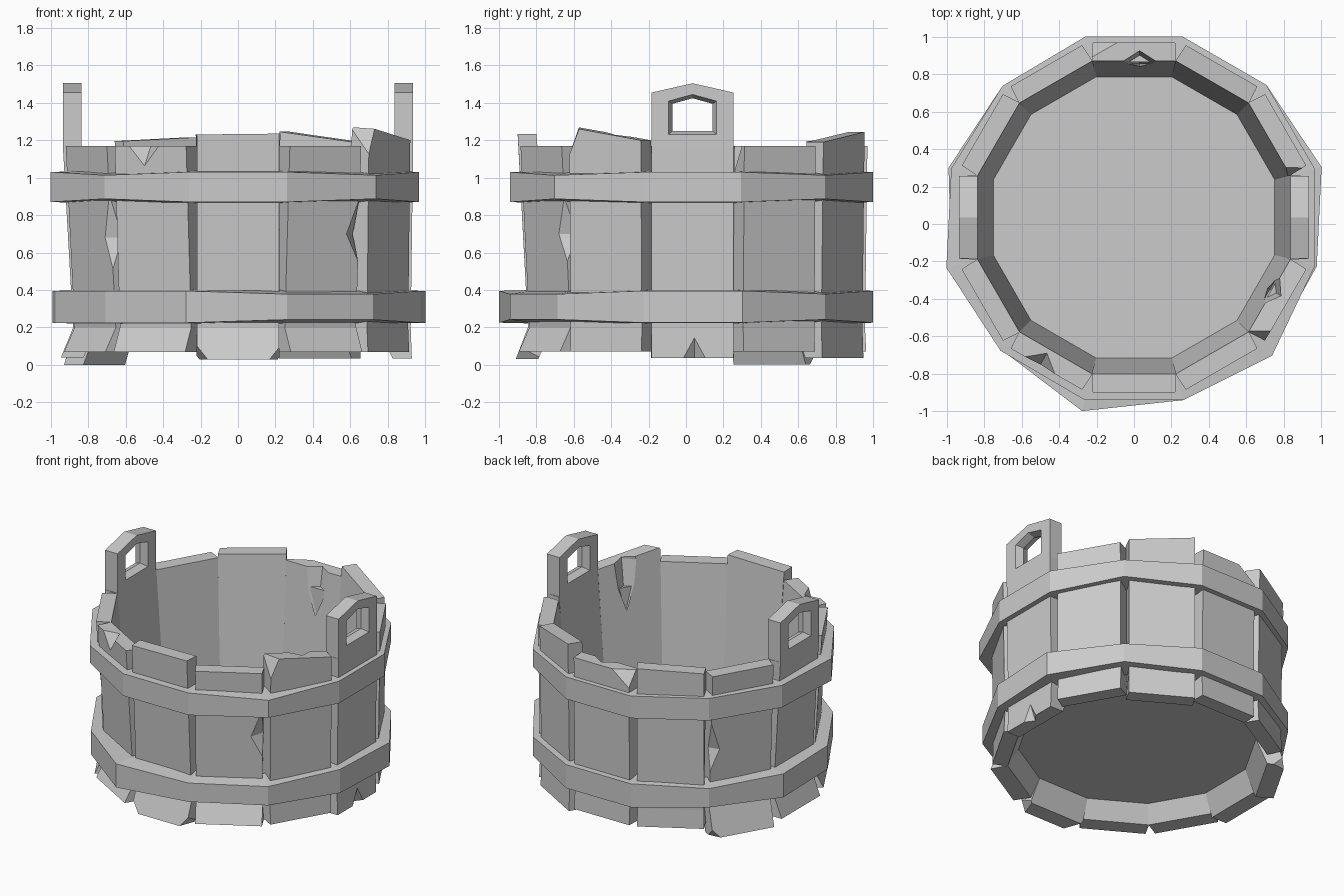
import bpy
import bmesh
from math import cos, sin, tan, radians
from mathutils import Matrix, Vector

cube = bpy.data.objects.get("Cube")
if cube:
    bpy.data.objects.remove(cube)

CENTRE = Matrix.Translation((0, 0.035, 0))
HALF = 0.22
FLOOR_Z = 0.2

wood = bpy.data.materials.new("grey_wood")
wood.use_nodes = True
wood.diffuse_color = (0.6, 0.6, 0.6, 1)
wood.node_tree.nodes["Principled BSDF"].inputs["Base Color"].default_value = (0.6, 0.6, 0.6, 1)


def finish(bm, name, angle=0):
    """Turn a bmesh into a flat shaded part, turned about the tub's axis."""
    bmesh.ops.recalc_face_normals(bm, faces=bm.faces)
    mesh = bpy.data.meshes.new(name)
    bm.to_mesh(mesh)
    bm.free()
    mesh.materials.append(wood)
    obj = bpy.data.objects.new(name, mesh)
    bpy.context.collection.objects.link(obj)
    obj.matrix_world = CENTRE @ Matrix.Rotation(radians(angle), 4, 'Z')
    return obj


def loft(bm, rings, closed=False):
    """Skin a row of equal rings, capping the ends unless it closes on itself."""
    rows = [[bm.verts.new(p) for p in ring] for ring in rings]
    n = len(rows[0])
    pairs = list(zip(rows, rows[1:])) + ([(rows[-1], rows[0])] if closed else [])
    for a, b in pairs:
        for i in range(n):
            j = (i + 1) % n
            bm.faces.new((a[i], a[j], b[j], b[i]))
    if not closed:
        bm.faces.new(rows[0])
        bm.faces.new(rows[-1])


def stave_ring(r_in, r_out, z_left, z_right):
    w = r_in * tan(radians(15)) + 0.002
    return [(r_in, -w, z_left), (r_out, -HALF, z_left),
            (r_out, HALF, z_right), (r_in, w, z_right)]


def notch(obj, angle, centre, size):
    """Cut a splintered groove with a stretched octahedron."""
    bm = bmesh.new()
    bmesh.ops.create_uvsphere(bm, u_segments=4, v_segments=2, radius=1)
    bmesh.ops.transform(bm, verts=bm.verts,
                        matrix=Matrix.Translation(centre) @ Matrix.Diagonal((*size, 1)))
    cutter = finish(bm, "notch_cutter", angle)
    cutter.hide_render = True
    mod = obj.modifiers.new("notch", 'BOOLEAN')
    mod.operation = 'DIFFERENCE'
    mod.solver = 'EXACT'
    mod.object = cutter
    deps = bpy.context.evaluated_depsgraph_get()
    mesh = bpy.data.meshes.new_from_object(obj.evaluated_get(deps))
    obj.modifiers.clear()
    obj.data = mesh
    bpy.data.objects.remove(cutter)


# Uneven ends of the staves, by angle: left and right top, and bottom
tops = {270: (1.23, 1.235), 330: (1.27, 1.2), 60: (1.19, 1.245), 120: (1.215, 1.195)}
bottoms = {0: 0.035, 180: 0.04, 270: 0.03, 150: 0.0, 60: 0.035}
bowed = (150, 180, 210, 240, 270, 300)

# Broken corners: a point (outward, sideways, up) and the direction broken off
chips = {
    270: [((0.95, -0.19, 0.075), (0.3, -0.83, -0.55)),
          ((0.95, 0.19, 0.065), (0.3, 0.83, -0.55))],
    330: [((0.93, -0.19, 1.2), (0.5, -0.8, 0.35))],
    90: [((0.93, 0.12, 1.15), (0.7, 0.4, 0.5))],
    30: [((0.85, -0.19, 1.15), (-0.5, -0.8, 0.3))],
    150: [((0.93, -0.2, 0.03), (0.5, -0.7, -0.5))],
}

# Splintered grooves: centre and half sizes
grooves = {
    0: [((0.95, 0.01, 0.03), (0.07, 0.09, 0.18))],
    90: [((0.82, -0.03, 1.17), (0.07, 0.11, 0.4))],
    330: [((0.82, 0.03, 1.22), (0.07, 0.1, 0.42))],
    240: [((0.95, -0.04, 1.17), (0.09, 0.11, 0.14))],
    210: [((0.93, 0.22, 0.68), (0.09, 0.09, 0.26))],
    300: [((0.93, 0.22, 0.7), (0.09, 0.1, 0.22))],
    150: [((0.93, -0.22, 0.62), (0.09, 0.09, 0.24))],
}

# Staves
for angle in range(0, 360, 30):
    left, right = tops.get(angle, (1.17, 1.17))
    low = bottoms.get(angle, 0.07)
    foot, waist = (0.945, 0.88) if angle in bowed else (0.928, 0.922)
    bm = bmesh.new()
    loft(bm, [stave_ring(0.825, foot, low, low),
              stave_ring(0.75, waist, FLOOR_Z, FLOOR_Z),
              stave_ring(0.835, 0.935, left, right)])
    for point, direction in chips.get(angle, []):
        bmesh.ops.bisect_plane(bm, geom=bm.verts[:] + bm.edges[:] + bm.faces[:],
                               plane_co=point, plane_no=Vector(direction).normalized(),
                               clear_outer=True)
        bmesh.ops.holes_fill(bm, edges=bm.edges[:], sides=0)
    stave = finish(bm, f"stave_{angle}", angle)
    for centre, size in grooves.get(angle, []):
        notch(stave, angle, centre, size)

# Carrying grips: pointed frames on the two side staves, the hole bevelled to its middle
outer = [(-HALF, 1.17), (-HALF, 1.455), (0, 1.505), (HALF, 1.455), (HALF, 1.17)]
hole = [(-0.128, 1.23), (-0.128, 1.41), (0, 1.445), (0.128, 1.41), (0.128, 1.23)]
middle = [(-0.108, 1.25), (-0.108, 1.395), (0, 1.425), (0.108, 1.395), (0.108, 1.25)]
for name, angle in (("left_grip", 0), ("right_grip", 180)):
    bm = bmesh.new()
    loft(bm, [[(0.835, *h), (0.885, *m), (0.935, *h), (0.935, *o), (0.835, *o)]
              for o, h, m in zip(outer, hole, middle)], closed=True)
    finish(bm, name, angle)

# Floor
bm = bmesh.new()
bmesh.ops.create_cone(bm, cap_ends=True, segments=12, radius1=0.785, radius2=0.785, depth=0.02,
                      matrix=Matrix.Translation((0, 0, FLOOR_Z)) @ Matrix.Rotation(radians(15), 4, 'Z'))
finish(bm, "floor")

# Hoops: slightly dented rings, thinner at some corners
hoops = {
    "upper_hoop": (0.865, 1.035, (1, 7, 10),
                   [1, 1, 1, 1, 0.993, 1.01, 1.037, 1.007, 1.01, 1.01, 1.043, 1]),
    "lower_hoop": (0.22, 0.4, (1, 4, 9, 10),
                   [1.037, 1, 1, 1, 0.993, 1.025, 1.01, 1, 1.07, 1.01, 1.02, 1.01]),
}
for name, (z0, z1, dented, radii) in hoops.items():
    bm = bmesh.new()
    rings = []
    for k, r in enumerate(radii):
        a = radians(15 + 30 * k)
        dent = 0.022 if k in dented else 0.005
        rings.append([(q * cos(a), q * sin(a), z) for q, z in
                      ((0.858, z0), (r, z0 + dent), (r, z1 - dent), (0.858, z1))])
    loft(bm, rings, closed=True)
    finish(bm, name)
